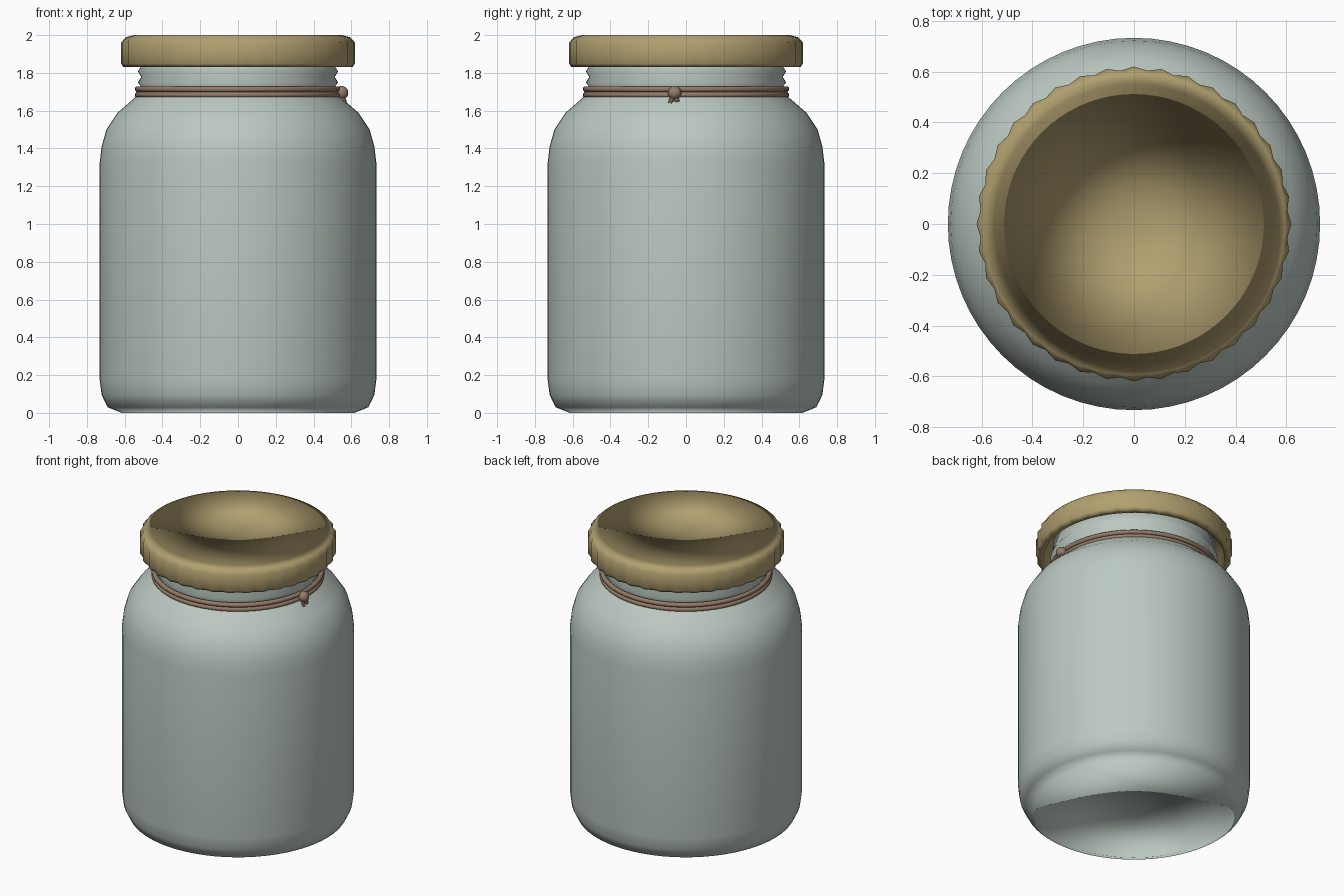
import bpy, bmesh, math
from mathutils import Vector

if "Cube" in bpy.data.objects:
    bpy.data.objects.remove(bpy.data.objects["Cube"])


def material(name, rgb):
    m = bpy.data.materials.new(name)
    m.diffuse_color = (*rgb, 1)
    m.use_nodes = True
    m.node_tree.nodes["Principled BSDF"].inputs["Base Color"].default_value = m.diffuse_color
    return m


GLASS = material("pale_glass", (0.50, 0.58, 0.54))
BRASS = material("brass", (0.44, 0.35, 0.16))
TWINE = material("twine", (0.30, 0.20, 0.14))


def finish(name, bm, mat):
    for f in bm.faces:
        f.smooth = True
    me = bpy.data.meshes.new(name)
    bm.to_mesh(me)
    bm.free()
    ob = bpy.data.objects.new(name, me)
    bpy.context.collection.objects.link(ob)
    me.materials.append(mat)
    return ob


def lathe(name, profile, mat, segs, scallop=0.0, scallop_from=9.0, flip_first_cap=False):
    """Revolve (radius, z) points listed from one axis point to another."""
    bm = bmesh.new()
    rings = []
    for r, z in profile:
        if r == 0:
            rings.append([bm.verts.new((0, 0, z))] * segs)
            continue
        ring = []
        for i in range(segs):
            a = 2 * math.pi * i / segs
            rr = r - (scallop if i % 2 and r >= scallop_from else 0)
            ring.append(bm.verts.new((rr * math.cos(a), rr * math.sin(a), z)))
        rings.append(ring)
    for k, (lo, hi) in enumerate(zip(rings, rings[1:])):
        for i in range(segs):
            j = (i + 1) % segs
            quad = list(dict.fromkeys((lo[i], lo[j], hi[j], hi[i])))
            if k == 0 and flip_first_cap:
                quad.reverse()
            bm.faces.new(quad)
    return finish(name, bm, mat)


# Jar: base, straight wall, round shoulder and ridged neck
lathe("jar_body", [
    (0, 0), (0.615, 0), (0.69, 0.03), (0.722, 0.095), (0.733, 0.18),
    (0.733, 1.32), (0.722, 1.41), (0.697, 1.50), (0.637, 1.59), (0.55, 1.665),
    (0.515, 1.70), (0.512, 1.725), (0.53, 1.75), (0.512, 1.778), (0.53, 1.808),
    (0.512, 1.835), (0.512, 1.92), (0, 1.92)], GLASS, 64, flip_first_cap=True)

# Lid: scalloped outer skirt, hollow underneath (profile runs underside to top)
lid_profile = [
    (0, 2.0), (0.55, 2.0), (0.595, 1.988), (0.62, 1.96), (0.62, 1.85),
    (0.608, 1.832), (0.57, 1.832), (0.565, 1.93), (0, 1.93)]
lid = lathe("lid", lid_profile, BRASS, 72, 0.014, 0.6, flip_first_cap=True)
lid.data.flip_normals()


# Twine: two stacked loops around the neck
def loop(name, z, major=0.531, minor=0.0155):
    bpy.ops.mesh.primitive_torus_add(
        location=(0, 0, z), major_radius=major, minor_radius=minor,
        major_segments=64, minor_segments=10)
    ob = bpy.context.object
    ob.name = name
    ob.data.materials.append(TWINE)
    bpy.ops.object.shade_smooth()


loop("twine_loop_upper", 1.714)
loop("twine_loop_lower", 1.684)

# Knot with two short hanging ends
KNOT = Vector((0.548, -0.06, 1.695))
bm = bmesh.new()
bmesh.ops.create_uvsphere(bm, u_segments=16, v_segments=10, radius=0.036)
bmesh.ops.translate(bm, verts=bm.verts, vec=KNOT)
finish("twine_knot", bm, TWINE)


def strand(name, start, end, radius):
    d = end - start
    bm = bmesh.new()
    bmesh.ops.create_cone(bm, cap_ends=True, segments=10, radius1=radius,
                          radius2=radius, depth=d.length)
    bmesh.ops.rotate(bm, verts=bm.verts,
                     matrix=Vector((0, 0, 1)).rotation_difference(d).to_matrix())
    bmesh.ops.translate(bm, verts=bm.verts, vec=(start + end) / 2)
    ob = finish(name, bm, TWINE)
    bpy.context.view_layer.objects.active = ob
    bpy.ops.object.select_all(action='DESELECT')
    ob.select_set(True)
    bpy.ops.object.shade_smooth_by_angle()


for side, dy, z in (("left", -0.025, 1.636), ("right", 0.014, 1.645)):
    strand("twine_end_" + side, KNOT + Vector((0, dy * 0.2, -0.01)),
           Vector((KNOT.x + 0.016, KNOT.y + dy, z)), 0.013)
